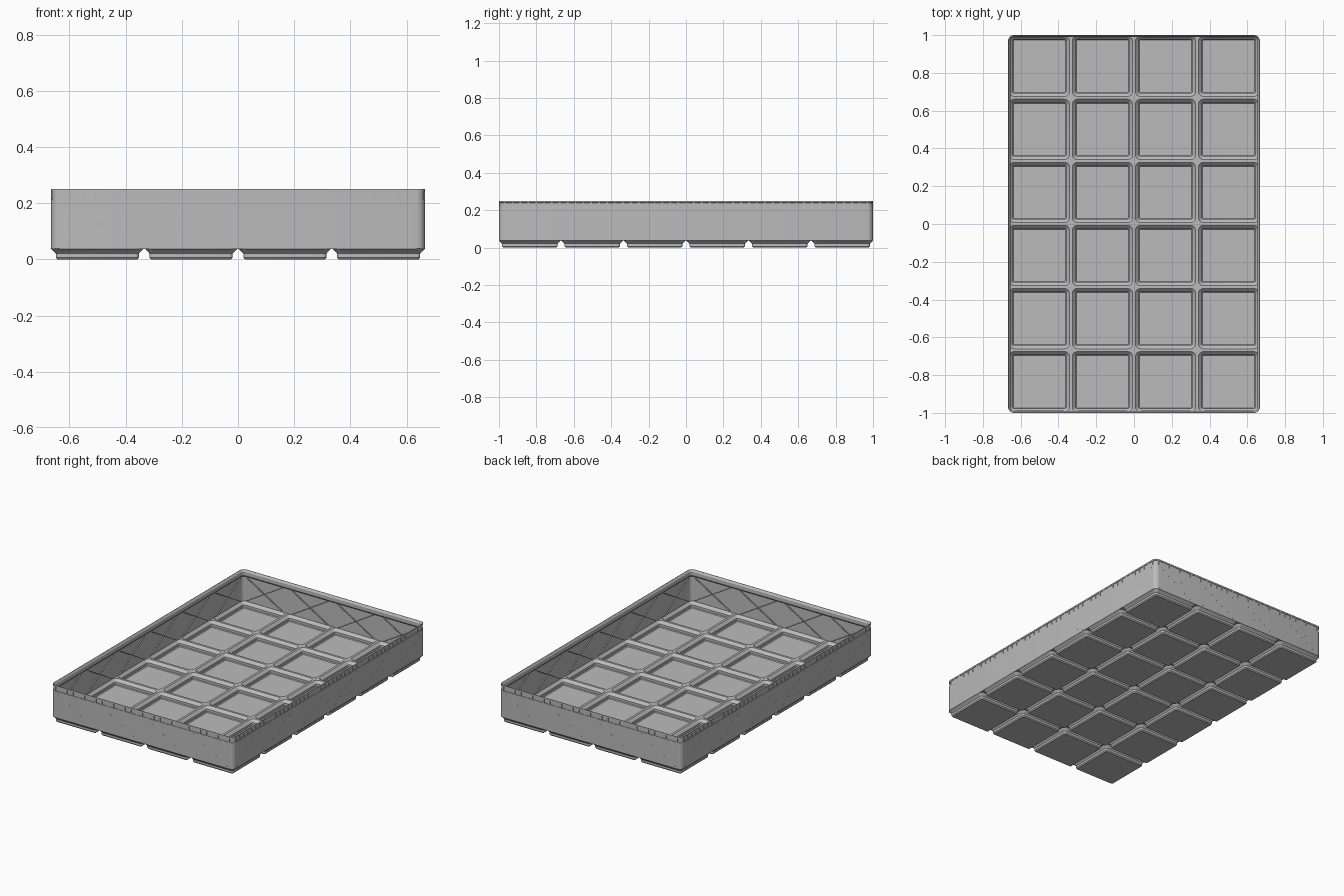
import bpy, bmesh, math
from mathutils import Matrix

if "Cube" in bpy.data.objects:
    bpy.data.objects.remove(bpy.data.objects["Cube"])

PITCH = 0.334
HX, HY, R = 0.666, 1.0, 0.03
RIDGE, TOP, WALL = 0.043, 0.25, 0.005

grey = bpy.data.materials.new("grey plastic")
grey.diffuse_color = (0.5, 0.5, 0.5, 1)
grey.use_nodes = True
grey.node_tree.nodes["Principled BSDF"].inputs["Base Color"].default_value = grey.diffuse_color


def ring(bm, cx, cy, hx, hy, radii, z, n=5):
    """Rounded rectangle of vertices, one radius per corner, kept inside the tray."""
    vs = []
    for k, (sx, sy) in enumerate([(1, 1), (-1, 1), (-1, -1), (1, -1)]):
        r = radii[k]
        for i in range(n + 1):
            a = math.pi / 2 * (k + i / n)
            x = cx + sx * (hx - r) + r * math.cos(a)
            y = cy + sy * (hy - r) + r * math.sin(a)
            vs.append(bm.verts.new((max(-HX, min(HX, x)), max(-HY, min(HY, y)), z)))
    return vs


def skin(bm, rings):
    """Quads between consecutive rings."""
    for a, b in zip(rings, rings[1:]):
        for i in range(len(a)):
            j = (i + 1) % len(a)
            bm.faces.new((a[i], a[j], b[j], b[i]))


def box(bm, size, mat):
    bmesh.ops.create_cube(bm, size=1, matrix=mat @ Matrix.Diagonal((*size, 1)))


def finish(name, bm):
    me = bpy.data.meshes.new(name)
    bm.normal_update()
    bm.to_mesh(me)
    bm.free()
    me.materials.append(grey)
    ob = bpy.data.objects.new(name, me)
    bpy.context.collection.objects.link(ob)
    return ob


# Thin outer wall with a recessed rim band and a sloped lip, as one closed loop
bm = bmesh.new()
profile = [(0, 0.0378), (0, 0.213), (0.003, 0.2135), (0.003, 0.2395), (0, 0.24), (0, TOP),
           (0.002, TOP), (0.011, 0.237), (0.011, 0.213), (WALL, 0.205), (WALL, 0.0378)]
rings = [ring(bm, 0, 0, HX - o, HY - o, [R - o] * 4, z) for o, z in profile]
skin(bm, rings + rings[:1])
finish("outer_wall", bm)

# Hollow feet: stepped outside, ridge frame on top, pocket inside
foot = [(0.1424, 0.007, 0), (0.1479, 0.0125, 0.0064), (0.1479, 0.0125, 0.0207),
        (0.1648, 0.0295, 0.0378)]
pocket = [(0.1595, 0.026, RIDGE), (0.1425, 0.009, 0.026), (0.1425, 0.009, 0.0105),
          (0.138, 0.005, 0.006)]
bm = bmesh.new()
for i in range(4):
    for j in range(6):
        cx, cy = (i - 1.5) * PITCH, (j - 2.5) * PITCH
        # the four tray corners stay rounded
        edge = [0.037 if (i == (3 if sx > 0 else 0) and j == (5 if sy > 0 else 0)) else 0.001
                for sx, sy in [(1, 1), (-1, 1), (-1, -1), (1, -1)]]
        half = PITCH / 2
        rings = [ring(bm, cx, cy, h, h, [r] * 4, z) for h, r, z in foot]
        rings += [ring(bm, cx, cy, half, half, edge, z) for z in (0.0379, RIDGE)]
        rings += [ring(bm, cx, cy, h, h, [r] * 4, z) for h, r, z in pocket]
        skin(bm, rings)
        bm.faces.new(rings[0][::-1])
        bm.faces.new(rings[-1])
finish("feet", bm)

# Four walls: local x runs along the wall, local -y points outwards
walls = []
for k in range(4):
    across, along, count, slots = (HY, HX, 4, 30) if k % 2 == 0 else (HX, HY, 6, 46)
    walls.append((Matrix.Rotation(k * math.pi / 2, 4, 'Z') @ Matrix.Translation((0, -across, 0)),
                  along, count, slots))

# Small bars dividing the rim band
bm = bmesh.new()
for m, along, count, slots in walls:
    step = 2 * (along - R) / slots
    for i in range(slots + 1):
        x = (i - slots / 2) * step
        box(bm, (0.007, 0.004, 0.027), m @ Matrix.Translation((x, 0.002, 0.2265)))
finish("rim_bars", bm)

# Diagonal ribs, one cross per cell, running through the walls
bm = bmesh.new()
angle = math.atan2(0.155, 0.26)
for m, along, count, slots in walls:
    for i in range(count):
        c = (i - (count - 1) / 2) * PITCH
        for s in (1, -1):
            box(bm, (0.303, 0.0122, 0.004),
                m @ Matrix.Translation((c, 0.0059, 0.125)) @ Matrix.Rotation(s * angle, 4, 'Y'))
finish("wall_ribs", bm)

# Smooth the rounded corners, keep edges sharp
bpy.ops.object.select_all(action='SELECT')
bpy.context.view_layer.objects.active = bpy.data.objects["outer_wall"]
bpy.ops.object.shade_smooth_by_angle(angle=math.radians(30))
